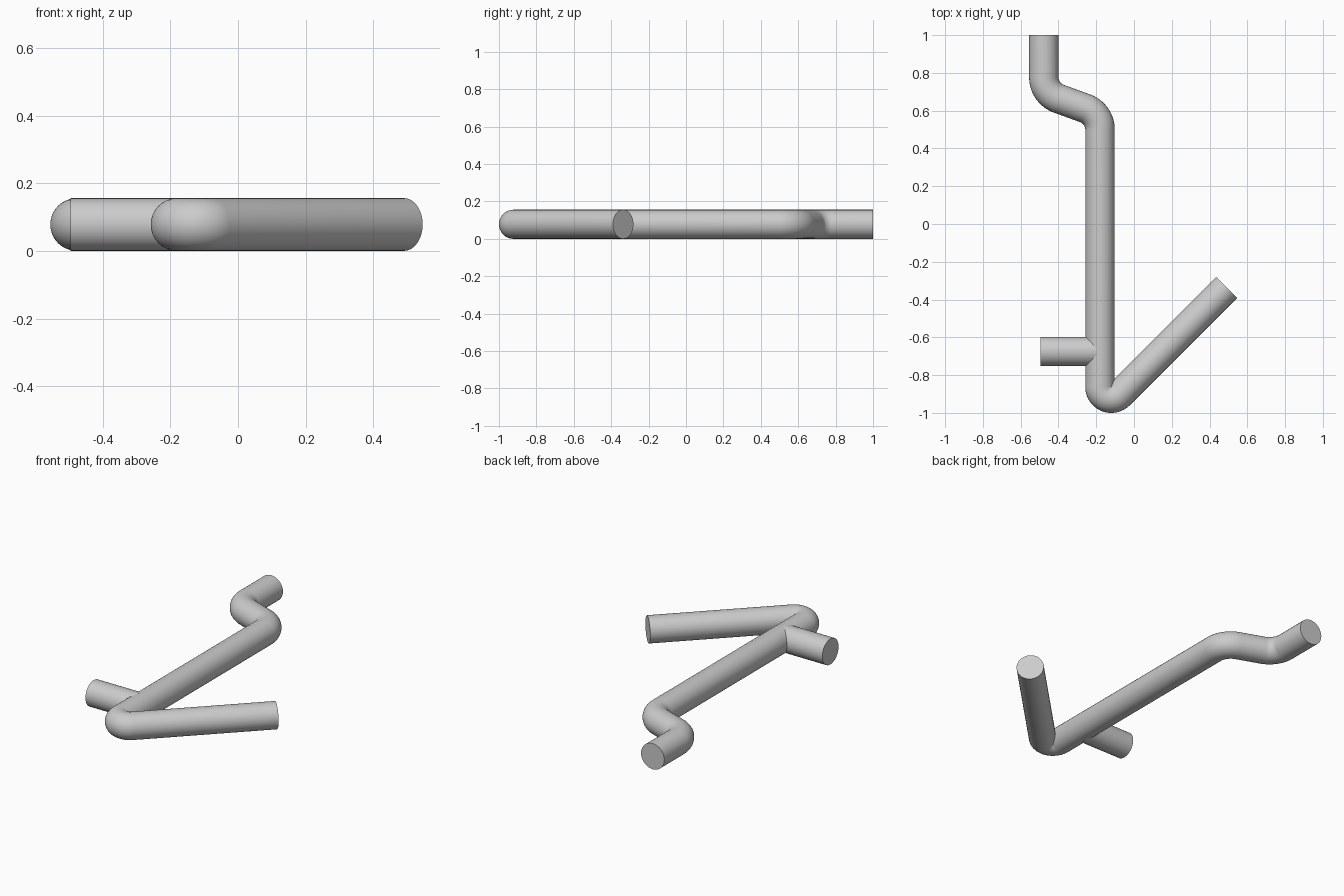
import bpy
from math import radians, pi
from mathutils import Vector, Matrix

cube = bpy.data.objects.get("Cube")
if cube:
    bpy.data.objects.remove(cube, do_unlink=True)

RADIUS = 0.078

grey = bpy.data.materials.new("plain grey")
grey.use_nodes = True
colour = (0.6, 0.6, 0.6, 1)
grey.diffuse_color = colour
grey.node_tree.nodes["Principled BSDF"].inputs["Base Color"].default_value = colour


def bent_path(start, heading, moves, steps=24):
    """Walk straight runs, each followed by a turn (degrees, left positive)."""
    pos = Vector((*start, RADIUS))
    facing = Matrix.Rotation(radians(heading), 3, "Z") @ Vector((1, 0, 0))
    points = [pos.copy()]
    for length, turn, bend in moves:
        pos = pos + facing * length
        points.append(pos.copy())
        if turn:
            side = 1 if turn > 0 else -1
            to_centre = Matrix.Rotation(side * pi / 2, 3, "Z") @ facing * bend
            centre = pos + to_centre
            for i in range(1, steps + 1):
                spin = Matrix.Rotation(radians(turn) * i / steps, 3, "Z")
                points.append(centre - spin @ to_centre)
            pos = points[-1].copy()
            facing = Matrix.Rotation(radians(turn), 3, "Z") @ facing
    return points


def round_bar(name, points):
    """Sweep a capped circle along the points and make it a smooth mesh."""
    curve = bpy.data.curves.new(name, "CURVE")
    curve.dimensions = "3D"
    curve.bevel_depth = RADIUS
    curve.bevel_resolution = 14
    curve.use_fill_caps = True
    spline = curve.splines.new("POLY")
    spline.points.add(len(points) - 1)
    for target, p in zip(spline.points, points):
        target.co = (*p, 1)
    obj = bpy.data.objects.new(name, curve)
    bpy.context.collection.objects.link(obj)
    bpy.ops.object.select_all(action="DESELECT")
    obj.select_set(True)
    bpy.context.view_layer.objects.active = obj
    bpy.ops.object.convert(target="MESH")
    obj = bpy.context.object
    obj.name = name
    obj.data.materials.clear()
    obj.data.materials.append(grey)
    bpy.ops.object.shade_smooth_by_angle(angle=radians(40))
    return obj


# Main rod: short back end, offset bend, long shaft, hooked front arm
round_bar("bent_rod", bent_path((-0.477, 1.0), -90, [
    (0.224, 70, 0.12),
    (0.148, -70, 0.12),
    (1.362, 135, 0.06),
    (0.804, 0, 0),
]))

# Short peg on the right side of the shaft
round_bar("side_peg", bent_path((-0.495, -0.675), 0, [(0.3, 0, 0)]))
